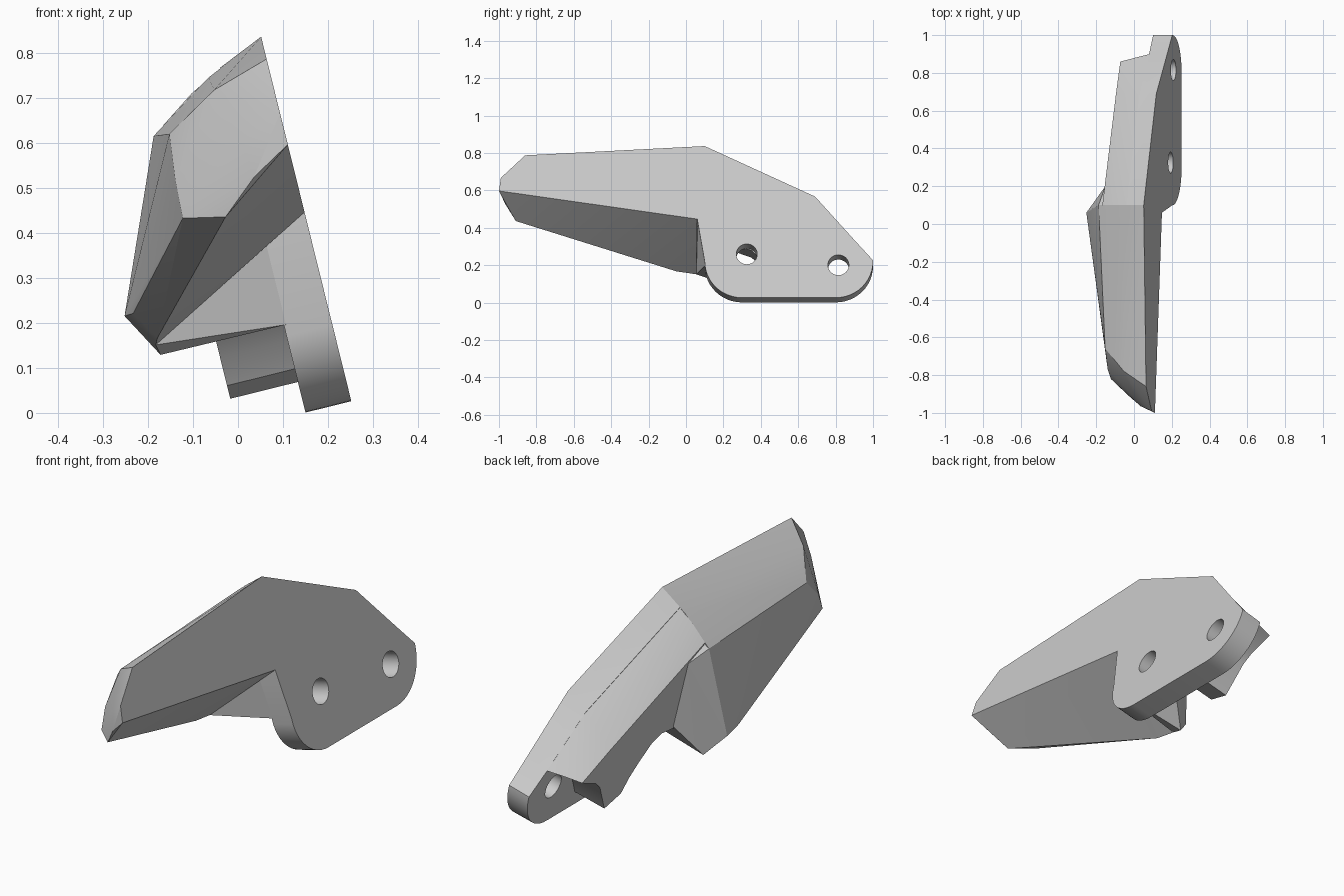
import bpy, bmesh, math
from mathutils import Vector

cube = bpy.data.objects.get("Cube")
if cube:
    bpy.data.objects.remove(cube)

grey = bpy.data.materials.new("light_grey")
grey.use_nodes = True
grey.diffuse_color = (0.6, 0.6, 0.6, 1)
grey.node_tree.nodes["Principled BSDF"].inputs["Base Color"].default_value = (0.6, 0.6, 0.6, 1)

# Tilted frame: w = depth behind the flat outer face, u = height along it
TILT = math.radians(13.9)
S, C = math.sin(TILT), math.cos(TILT)


def place(w, y, u):
    return Vector((0.252 - C * w - S * u, y, 0.026 - S * w + C * u))


def finish(name, bm, smooth=25):
    bmesh.ops.recalc_face_normals(bm, faces=bm.faces[:])
    mesh = bpy.data.meshes.new(name)
    bm.to_mesh(mesh)
    bm.free()
    mesh.materials.append(grey)
    obj = bpy.data.objects.new(name, mesh)
    bpy.context.collection.objects.link(obj)
    shade(obj, smooth)
    return obj


def shade(obj, angle):
    bpy.ops.object.select_all(action='DESELECT')
    obj.select_set(True)
    bpy.context.view_layer.objects.active = obj
    bpy.ops.object.shade_smooth_by_angle(angle=math.radians(angle))


def loft(name, stations):
    """Skin matching (y, u) outlines, each at its own depth w."""
    bm = bmesh.new()
    rings = [[bm.verts.new(place(w, y, u)) for y, u in loop] for w, loop in stations]
    n = len(rings[0])
    for a, b in zip(rings, rings[1:]):
        for i in range(n):
            j = (i + 1) % n
            bm.faces.new((a[i], a[j], b[j], b[i]))
    bm.faces.new(rings[0])
    bm.faces.new(rings[-1])
    return finish(name, bm)


def hull(name, points):
    """Faceted solid around (w, y, u) corner points."""
    bm = bmesh.new()
    for p in points:
        bm.verts.new(place(*p))
    result = bmesh.ops.convex_hull(bm, input=bm.verts[:])
    loose = [v for v in result["geom_interior"] if isinstance(v, bmesh.types.BMVert)]
    bmesh.ops.delete(bm, geom=loose, context='VERTS')
    bmesh.ops.dissolve_limit(bm, angle_limit=math.radians(1),
                             verts=bm.verts[:], edges=bm.edges[:])
    return finish(name, bm, 14)


def arc(y, u, r, start, end, steps):
    angles = [math.radians(start + (end - start) * i / steps) for i in range(steps + 1)]
    return [(y + r * math.cos(a), u + r * math.sin(a)) for a in angles]


# Mounting plate with rounded lower corners
lower = [(0.06, 0.433)] + arc(0.3, 0.2, 0.2, 180, 270, 12) + arc(0.8, 0.2, 0.2, 270, 360, 12)
plate = loft("mounting_plate", [
    (0, lower + [(1.0, 0.206), (0.9, 0.318), (0.69, 0.557), (0.1, 0.835)]),
    (0.105, lower + [(1.0, 0.203), (0.9, 0.293), (0.69, 0.505), (0.1, 0.79)]),
])

# Two bolt holes
for y, u in ((0.325, 0.24), (0.815, 0.18)):
    ring = arc(y, u, 0.056, 0, 348.75, 31)
    cutter = loft("hole_cutter", [(-0.1, ring), (0.2, ring)])
    cutter.hide_render = True
    mod = plate.modifiers.new("hole", 'BOOLEAN')
    mod.operation = 'DIFFERENCE'
    mod.solver = 'EXACT'
    mod.object = cutter
    bpy.context.view_layer.objects.active = plate
    bpy.ops.object.modifier_apply(modifier=mod.name)
    bpy.data.objects.remove(cutter)
shade(plate, 25)

# Rear body: arched underside and a small foot
arch = [(0.745, 0.25), (0.70, 0.21), (0.62, 0.07), (0.51, 0.1), (0.47, 0.165),
        (0.42, 0.22), (0.35, 0.285), (0.28, 0.31), (0.2, 0.3), (0.1, 0.3)]
loft("rear_body", [
    (0.1, [(0.1, 0.79), (0.69, 0.505), (0.9, 0.293)] + arch),
    (0.18, [(0.1, 0.75), (0.69, 0.46), (0.88, 0.298)] + arch),
    (0.26, [(0.1, 0.695), (0.69, 0.395), (0.86, 0.3)] + arch),
])

# Front blade: flat outer side, bevelled tip, bowed top
ridge_back = (0.285, 0.1, 0.678)
flare_tip = (0.444, 0.06, 0.305)
flare_low = (0.392, 0.055, 0.226)
hull("front_blade", [
    (0, 0.1, 0.835), (0, -0.86, 0.784), (0, -0.99, 0.66), (0, -1, 0.588), (0, 0.06, 0.433),
    (0.135, 0.1, 0.775), ridge_back, (0.13, -0.78, 0.745), (0.25, -0.66, 0.674),
    (0.1, -0.92, 0.62), (0.262, -0.77, 0.57), (0.266, -0.82, 0.485),
    (0.09, -0.965, 0.536), (0.173, -0.91, 0.465),
    (0.385, -0.05, 0.24), (0.424, -0.05, 0.306), flare_tip, flare_low,
])

# Flared shoulder joining blade and rear body
hull("shoulder", [
    ridge_back, flare_tip, flare_low, (0.387, 0.12, 0.202),
    (0.1, 0.06, 0.433), (0.1, 0.1, 0.2), (0.1, 0.2, 0.305),
    (0.26, 0.2, 0.31), (0.26, 0.2, 0.63), (0.1, 0.1, 0.75),
])
